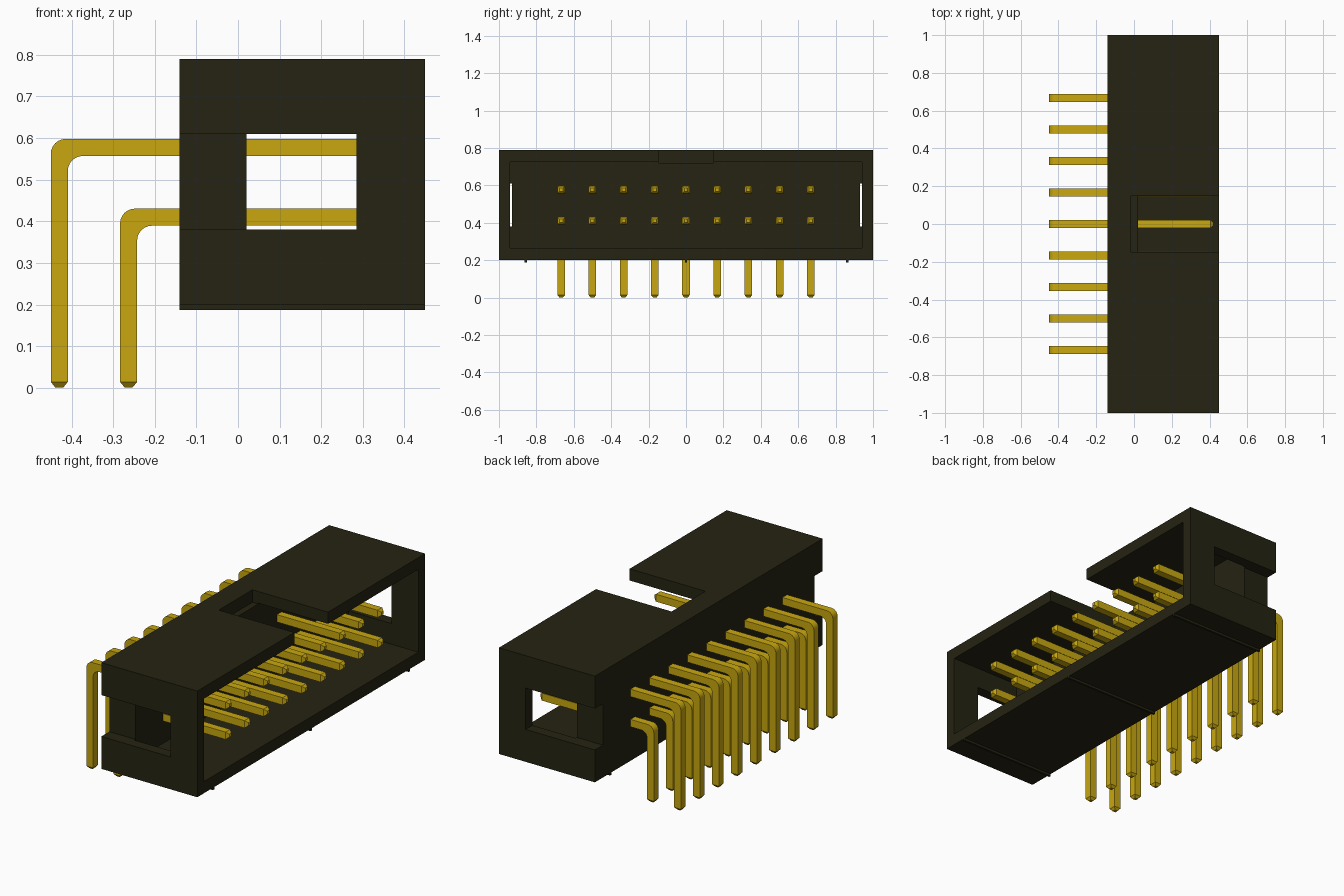
import bpy, bmesh, math

cube = bpy.data.objects.get("Cube")
if cube:
    bpy.data.objects.remove(cube, do_unlink=True)


def material(name, rgb):
    m = bpy.data.materials.new(name)
    m.use_nodes = True
    m.diffuse_color = (*rgb, 1)
    m.node_tree.nodes["Principled BSDF"].inputs["Base Color"].default_value = (*rgb, 1)
    return m


black = material("black plastic", (0.018, 0.017, 0.006))
gold = material("gold metal", (0.58, 0.39, 0.005))


def make_object(name, bm, mat):
    bmesh.ops.recalc_face_normals(bm, faces=bm.faces)
    me = bpy.data.meshes.new(name)
    bm.to_mesh(me)
    bm.free()
    me.materials.append(mat)
    ob = bpy.data.objects.new(name, me)
    bpy.context.collection.objects.link(ob)
    return ob


def box(name, x, y, z, mat):
    bm = bmesh.new()
    bmesh.ops.create_cube(bm, size=1)
    for v in bm.verts:
        v.co = [lo + (c + 0.5) * (hi - lo) for c, (lo, hi) in zip(v.co, (x, y, z))]
    return make_object(name, bm, mat)


def cut(target, x, y, z):
    cutter = box("cutter", x, y, z, black)
    cutter.hide_render = True
    mod = target.modifiers.new("cut", "BOOLEAN")
    mod.operation, mod.solver, mod.object = "DIFFERENCE", "EXACT", cutter
    bpy.context.view_layer.objects.active = target
    bpy.ops.object.modifier_apply(modifier=mod.name)
    bpy.data.objects.remove(cutter, do_unlink=True)


# Shroud: open towards +x, with a key slot on top and a latch channel at each end
shroud = box("shroud", (-0.14, 0.45), (-1, 1), (0.2, 0.79), black)
cut(shroud, (0.02, 0.6), (-0.94, 0.94), (0.265, 0.725))
cut(shroud, (-0.015, 0.6), (-0.148, 0.148), (0.72, 0.9))
for y in ((-1.1, -0.93), (0.93, 1.1)):
    cut(shroud, (-0.3, 0.285), y, (0.38, 0.61))

# Thin standoff ribs under the shroud
for i, y in enumerate((-0.857, 0, 0.862)):
    box(f"bottom_rib_{i + 1}", (-0.14, 0.45), (y - 0.006, y + 0.006), (0.187, 0.201), black)

# Right-angle pins: square section lofted along a bent path
HALF, TIP, RADIUS = 0.0205, 0.009, 0.036


def pin(name, x, y, z):
    # each ring: outer point, inner point, half width in y
    rings = [((x - TIP, 0), (x + TIP, 0), TIP),
             ((x - HALF, 0.014), (x + HALF, 0.014), HALF)]
    for i in range(7):
        a = math.pi / 2 * i / 6
        dx, dz = RADIUS * (1 - math.cos(a)), RADIUS * (math.sin(a) - 1)
        rings.append(((x - HALF + dx, z + HALF + dz), (x + HALF + dx, z - HALF + dz), HALF))
    rings += [((0.405, z + HALF), (0.405, z - HALF), HALF),
              ((0.42, z + TIP), (0.42, z - TIP), TIP)]
    bm = bmesh.new()
    loops = [[bm.verts.new((p[0], y + s * w, p[1])) for p, s in ((o, -1), (o, 1), (n, 1), (n, -1))]
             for o, n, w in rings]
    for a, b in zip(loops, loops[1:]):
        for i in range(4):
            j = (i + 1) % 4
            bm.faces.new((a[i], a[j], b[j], b[i]))
    bm.faces.new(loops[0])
    bm.faces.new(loops[-1])
    ob = make_object(name, bm, gold)
    bpy.ops.object.select_all(action="DESELECT")
    ob.select_set(True)
    bpy.context.view_layer.objects.active = ob
    bpy.ops.object.shade_smooth_by_angle(angle=math.radians(30))


for row, x, z in (("upper", -0.4295, 0.5775), ("lower", -0.263, 0.41)):
    for i in range(9):
        pin(f"{row}_pin_{i + 1}", x, (i - 4) * 0.1668, z)
